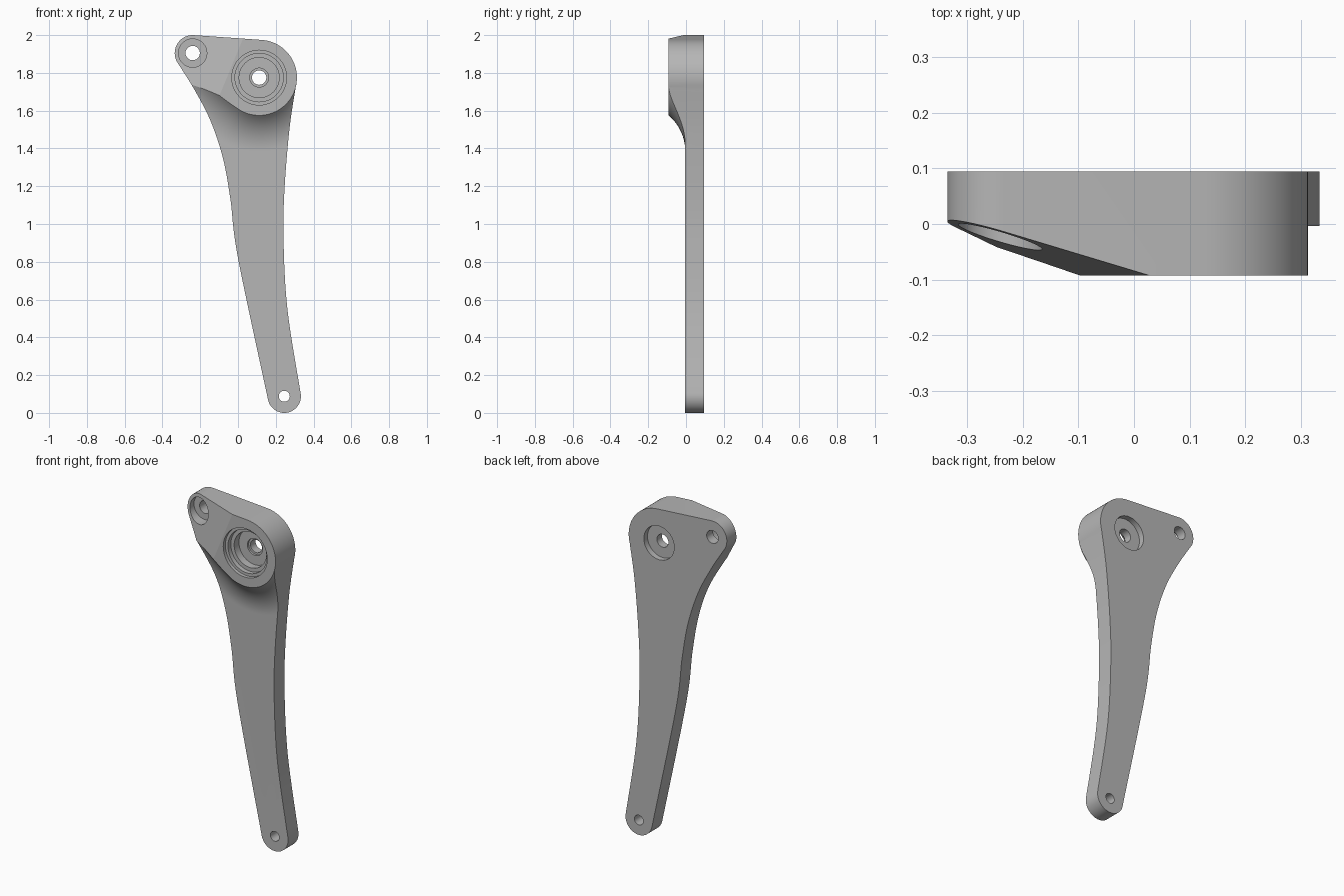
import bpy, bmesh, math

if "Cube" in bpy.data.objects:
    bpy.data.objects.remove(bpy.data.objects["Cube"])

FRONT, ARM, BACK = -0.092, -0.004, 0.094   # y of pivot face, arm face and back
PIVOT, EAR, FOOT = (0.112, 1.775), (-0.24, 1.905), (0.245, 0.088)

grey = bpy.data.materials.new("grey_metal")
grey.diffuse_color = (0.47, 0.47, 0.47, 1)
grey.use_nodes = True
grey.node_tree.nodes["Principled BSDF"].inputs["Base Color"].default_value = grey.diffuse_color


def arc(c, r, a0, a1, n):
    angles = [math.radians(a0 + (a1 - a0) * i / n) for i in range(n + 1)]
    return [(c[0] + r * math.cos(a), c[1] + r * math.sin(a)) for a in angles]


def spline(pts, n=8):
    """Smooth curve through the points, without its two end points."""
    p = [pts[0]] + pts + [pts[-1]]
    out = []
    for i in range(1, len(p) - 2):
        for k in range(n):
            t = k / n
            out.append(tuple(0.5 * (2 * b + (c - a) * t + (2 * a - 5 * b + 4 * c - d) * t * t
                                    + (3 * b - a - 3 * c + d) * t ** 3)
                             for a, b, c, d in zip(p[i - 1], p[i], p[i + 1], p[i + 2])))
    return out[1:]


def finish(name, bm):
    bmesh.ops.recalc_face_normals(bm, faces=bm.faces[:])
    me = bpy.data.meshes.new(name)
    bm.to_mesh(me)
    bm.free()
    me.materials.append(grey)
    ob = bpy.data.objects.new(name, me)
    bpy.context.collection.objects.link(ob)
    return ob


def skin(name, rings):
    """Closed solid through a row of equal cross-sections."""
    bm = bmesh.new()
    vs = [[bm.verts.new(p) for p in ring] for ring in rings]
    n = len(vs[0])
    for a, b in zip(vs, vs[1:]):
        for i in range(n):
            bm.faces.new((a[i], a[(i + 1) % n], b[(i + 1) % n], b[i]))
    bm.faces.new(vs[0])
    bm.faces.new(vs[-1])
    return finish(name, bm)


def prism(name, pts, y0, y1):
    return skin(name, [[(x, y, z) for x, z in pts] for y in (y0, y1)])


def cut(ob, cutter):
    m = ob.modifiers.new("cut", 'BOOLEAN')
    m.operation, m.solver, m.object = 'DIFFERENCE', 'EXACT', cutter
    bpy.context.view_layer.objects.active = ob
    bpy.ops.object.modifier_apply(modifier=m.name)
    bpy.data.objects.remove(cutter)


# Lever outline: ear, pivot end, right edge, foot, left edge
ear = arc(EAR, 0.095, 214, 85, 24)
pivot = arc(PIVOT, 0.2, 85, -15, 24)
foot = arc(FOOT, 0.088, 10, -165, 28)
right = [(0.272, 1.5), (0.246, 1.18), (0.241, 0.915), (0.262, 0.545)]
left = [(0.0, 0.82), (-0.04, 1.13), (-0.08, 1.35), (-0.145, 1.545), (-0.23, 1.71)]
outline = (ear + pivot + spline([pivot[-1]] + right + [foot[0]])
           + foot + spline([foot[-1]] + left + [ear[0]]))
lever = prism("lever_arm", outline, FRONT, BACK)

# Step from the raised pivot end to the thin arm, with a concave fillet
H, R = ARM - FRONT, 0.25
D = math.sqrt(R * R - (R - H) ** 2)
profile = [(-0.004, -0.4), (-0.004, FRONT - 0.004)]
for i in range(17):
    d = D * i / 16
    profile.append((d, ARM - R + math.sqrt(R * R - (D - d) ** 2)))
profile += [(2.2, ARM), (2.2, -0.4)]
a0 = math.radians(237)
nx, nz = math.cos(a0), math.sin(a0)
path = []
for i in range(14, 0, -1):                 # gently hollow neck towards the ear
    s = 0.5 * i / 14
    path.append((PIVOT[0] + nx * (0.2 - 0.4 * s * s) + nz * s,
                 PIVOT[1] + nz * (0.2 - 0.4 * s * s) - nx * s, nx, nz))
for i in range(41):                        # round pivot end
    a = a0 + math.radians(119) * i / 40
    c, s = math.cos(a), math.sin(a)
    path.append((PIVOT[0] + 0.2 * c, PIVOT[1] + 0.2 * s, c, s))
cut(lever, skin("step_cutter", [[(x + d * u, y, z + d * v) for d, y in profile]
                                for x, z, u, v in path]))

# Sloping front of the ear
corners = [(-0.7, 1.3), (0.4, 1.3), (0.4, 2.3), (-0.7, 2.3)]
cut(lever, skin("slope_cutter", [
    [(x, -0.8, z) for x, z in corners],
    [(x, -0.324 - 0.293 * x + 0.121 * z, z) for x, z in corners]]))

# Bores: centre, radius, y range
for c, r, y0, y1 in [
        (PIVOT, 0.145, -0.5, -0.072),      # stepped bearing seat
        (PIVOT, 0.128, -0.5, -0.045),
        (PIVOT, 0.106, -0.5, 0.0),
        (PIVOT, 0.05, -0.5, 0.012),
        (PIVOT, 0.038, -0.5, 0.5),
        (PIVOT, 0.1, 0.06, 0.5),           # recess in the back
        (EAR, 0.075, -0.5, 0.035),         # ear counterbore and hole
        (EAR, 0.038, -0.5, 0.5),
        (FOOT, 0.029, -0.5, 0.5)]:         # foot hole
    cut(lever, prism("bore_cutter", arc(c, r, 0, 352.5, 47), y0, y1))

# Smooth curved walls, crisp edges, placed on the centre line
lever.select_set(True)
bpy.context.view_layer.objects.active = lever
bpy.ops.object.shade_smooth_by_angle(angle=math.radians(15))
